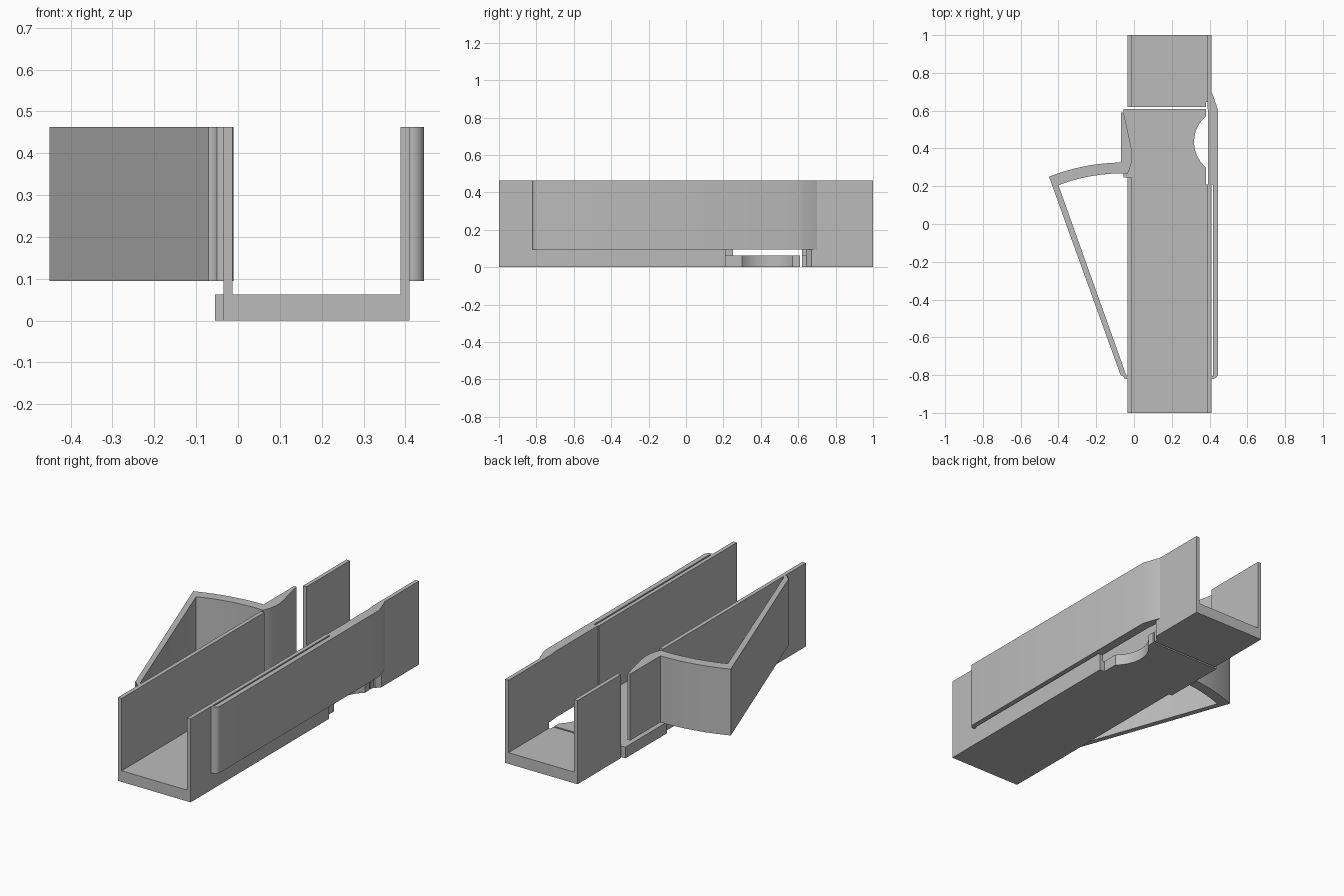
import bpy
import bmesh
import math
from mathutils import Vector

cube = bpy.data.objects.get("Cube")
if cube:
    bpy.data.objects.remove(cube)

grey = bpy.data.materials.new("plain_grey")
grey.use_nodes = True
COLOUR = (0.5, 0.5, 0.5, 1)
grey.diffuse_color = COLOUR
grey.node_tree.nodes["Principled BSDF"].inputs["Base Color"].default_value = COLOUR


def prism(name, outline, low, high, axis="z"):
    """Extrude a flat outline: (x, y) along z, or (x, z) along y."""
    bm = bmesh.new()
    place = (lambda p: (p[0], p[1], low)) if axis == "z" else (lambda p: (p[0], low, p[1]))
    face = bm.faces.new([bm.verts.new(place(p)) for p in outline])
    move = Vector((0, 0, high - low)) if axis == "z" else Vector((0, high - low, 0))
    new = bmesh.ops.extrude_face_region(bm, geom=[face])["geom"]
    bmesh.ops.translate(bm, vec=move, verts=[g for g in new if isinstance(g, bmesh.types.BMVert)])
    bmesh.ops.recalc_face_normals(bm, faces=bm.faces)
    mesh = bpy.data.meshes.new(name)
    bm.to_mesh(mesh)
    bm.free()
    obj = bpy.data.objects.new(name, mesh)
    bpy.context.collection.objects.link(obj)
    mesh.materials.append(grey)
    bpy.ops.object.select_all(action="DESELECT")
    obj.select_set(True)
    bpy.context.view_layer.objects.active = obj
    bpy.ops.object.shade_smooth_by_angle(angle=math.radians(30))
    return obj


def bow(a, b, rise, n=14):
    """Circular arc from a to b, bulging to the left of travel by rise."""
    a, b = Vector(a), Vector(b)
    half = (b - a).length / 2
    radius = (half * half + rise * rise) / (2 * rise)
    along = (b - a).normalized()
    side = Vector((-along.y, along.x))
    centre = (a + b) / 2 + side * (rise - radius)
    sweep = math.asin(half / radius)
    return [centre + radius * (along * math.sin(t) + side * math.cos(t))
            for t in (sweep * (2 * i / n - 1) for i in range(n + 1))]


# Main dimensions
LEFT, RIGHT, WALL = -0.035, 0.41, 0.022
TOP, FLOOR, ARM_Z = 0.463, 0.062, 0.095
IN_L, IN_R = LEFT + WALL, RIGHT - WALL

# Front channel: U section
prism("front_channel", [(LEFT, 0), (RIGHT, 0), (RIGHT, TOP), (IN_R, TOP),
                        (IN_R, FLOOR), (IN_L, FLOOR), (IN_L, TOP), (LEFT, TOP)],
      -1, 0.21, "y")
prism("side_wall_end", [(LEFT, 0.21), (IN_L, 0.21), (IN_L, 0.25), (LEFT, 0.25)], 0, TOP)

# Middle floor with a side lip and a round finger recess
prism("middle_floor", [(LEFT, 0.21), (LEFT, 0.245), (-0.055, 0.245), (-0.055, 0.61), (0.38, 0.61)]
      + bow((0.38, 0.57), (0.38, 0.30), -0.062) + [(0.38, 0.21)], 0, FLOOR)

# Rear channel: floor and two walls, separated by a slit
prism("rear_floor", [(IN_L, 0.62), (0.38, 0.62), (0.38, 0.645), (IN_R, 0.645),
                     (IN_R, 1), (IN_L, 1)], 0, FLOOR)
prism("rear_right_wall", [(LEFT, 0.62), (IN_L, 0.62), (IN_L, 1), (LEFT, 1)], 0, TOP)
prism("rear_left_wall", [(IN_R, 0.645), (RIGHT, 0.67), (RIGHT, 1), (IN_R, 1)], 0, TOP)

# Straight spring arm beside the channel, with a rounded foot
foot = bow((0.415, -0.82), (0.445, -0.79), -0.009, 8)
prism("straight_spring_arm", [(RIGHT, -0.805), (RIGHT, -0.82)] + foot
      + [(0.445, 0.6), (0.436, 0.63), (0.415, 0.69), (RIGHT, 0.70), (IN_R, 0.70),
         (IN_R, 0.63), (0.393, 0.58), (0.393, 0.21), (0.418, 0.21), (0.418, -0.805)],
      ARM_Z, TOP)

# Bent lever: latch block, curved bar and slanted strut
latch = [(-0.07, 0.59), (-0.055, 0.59), (-0.017, 0.42)] \
    + bow((-0.014, 0.40), (-0.035, 0.265), 0.012, 8)
prism("bent_lever", latch + bow((-0.06, 0.268), (-0.40, 0.205), -0.016)
      + [(-0.043, -0.795), (LEFT, -0.805), (LEFT, -0.82)]
      + bow((-0.05, -0.82), (-0.071, -0.8), -0.005, 6)
      + bow((-0.45, 0.25), (-0.07, 0.325), 0.018), ARM_Z, TOP)
